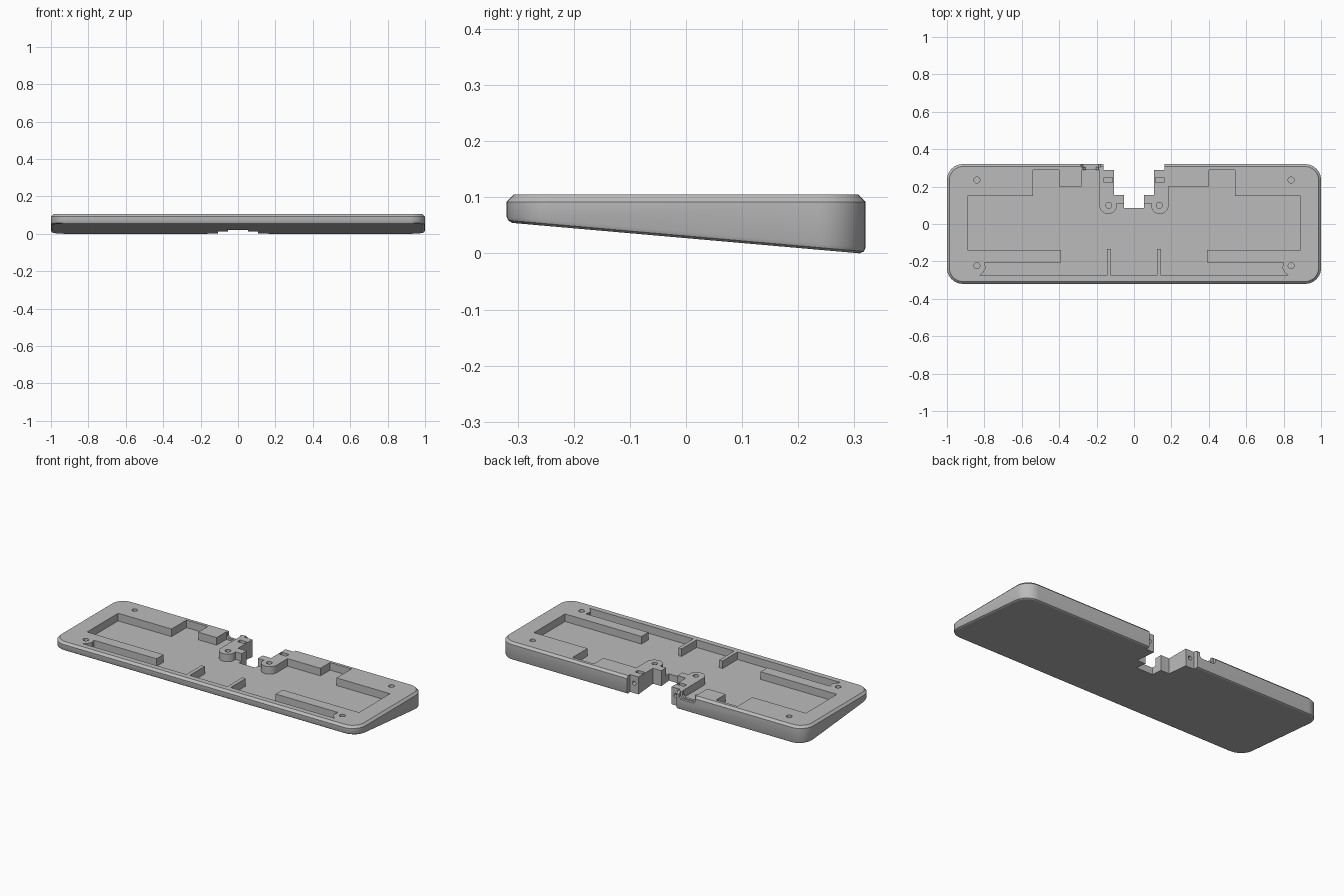
import bpy, bmesh, math
from mathutils import Matrix

cube = bpy.data.objects.get("Cube")
if cube:
    bpy.data.objects.remove(cube, do_unlink=True)

grey = bpy.data.materials.new("mid_grey")
grey.use_nodes = True
grey.diffuse_color = (0.5, 0.5, 0.5, 1)
grey.node_tree.nodes["Principled BSDF"].inputs["Base Color"].default_value = (0.5, 0.5, 0.5, 1)

TOP, FLOOR, ABOVE = 0.105, 0.06, 0.2


def add_loops(name, loops):
    """Skin a stack of matching loops into a closed solid."""
    bm = bmesh.new()
    rings = [[bm.verts.new(p) for p in loop] for loop in loops]
    for a, b in zip(rings, rings[1:]):
        for i in range(len(a)):
            j = (i + 1) % len(a)
            bm.faces.new((a[i], a[j], b[j], b[i]))
    bm.faces.new(rings[0][::-1])
    bm.faces.new(rings[-1])
    bmesh.ops.recalc_face_normals(bm, faces=bm.faces)
    mesh = bpy.data.meshes.new(name)
    bm.to_mesh(mesh)
    bm.free()
    obj = bpy.data.objects.new(name, mesh)
    obj.data.materials.append(grey)
    bpy.context.collection.objects.link(obj)
    return obj


def prism(name, pts, lo, hi, along_y=False):
    obj = add_loops(name, [[(x, y, z) for x, y in pts] for z in (lo, hi)])
    if along_y:  # profile is (x, z) and the depth runs towards the back
        obj.data.transform(Matrix.Rotation(math.pi / 2, 4, 'X'))
    return obj


def rect(x0, x1, y0, y1):
    return [(x0, y0), (x1, y0), (x1, y1), (x0, y1)]


def circle(cx, cy, r, n=20):
    return [(cx + r * math.cos(k * math.tau / n), cy + r * math.sin(k * math.tau / n)) for k in range(n)]


def mirrored(half):
    return half + [(-x, y) for x, y in reversed(half)]


def outline(inset, radius=0.085, steps=10):
    pts = []
    for k, (sx, sy) in enumerate([(1, 1), (-1, 1), (-1, -1), (1, -1)]):
        for s in range(steps + 1):
            a = (k + s / steps) * math.pi / 2
            pts.append((sx * (1 - radius) + (radius - inset) * math.cos(a),
                        sy * (0.32 - radius) + (radius - inset) * math.sin(a)))
    return pts


def underside(y):
    return 0.0273 - 0.0875 * y


# Wedge body: level top, sloping underside, eased edges
levels = [(0.01, lambda y: underside(y)),
          (0.003, lambda y: underside(y) + 0.004),
          (0, lambda y: underside(y) + 0.011),
          (0, lambda y: 0.092),
          (0.013, lambda y: TOP)]
tray = add_loops("wedge_tray", [[(x, y, z(y)) for x, y in outline(i)] for i, z in levels])

# Main pocket outline, leaving ribs, support bars and screw bosses standing
front_half = [(0.123, -0.275), (0.123, -0.135), (0.145, -0.135), (0.145, -0.275),
              (0.825, -0.275), (0.805, -0.258), (0.793, -0.235), (0.80, -0.205),
              (0.39, -0.205), (0.39, -0.14), (0.89, -0.14), (0.89, 0.15),
              (0.54, 0.15), (0.54, 0.29), (0.40, 0.29), (0.40, 0.20)]
boss_arc = [(0.138 + 0.047 * math.cos(-a * math.pi / 10), 0.10 + 0.047 * math.sin(-a * math.pi / 10))
            for a in range(10)]
boss_half = [(0.185, 0.20)] + boss_arc + [(0.093, 0.11), (0.04, 0.11)]
port_bay = [(-0.185, 0.29), (-0.28, 0.29), (-0.28, 0.20)]
left = [(-x, y) for x, y in reversed(front_half)]
pocket = front_half + mirrored(boss_half)[:-1] + port_bay + left

# Stepped notch through the back edge
notch = mirrored([(0.053, 0.085), (0.053, 0.155), (0.108, 0.155),
                  (0.108, 0.29), (0.163, 0.29), (0.163, 0.4)])

cutters = [prism("pocket_cutter", pocket, FLOOR, ABOVE),
           prism("notch_cutter", notch, -ABOVE, ABOVE)]

# Cable port: through slot with a wider outer recess
for x0, x1, z0, y0 in [(-0.272, -0.19, 0.07, 0.27), (-0.284, -0.178, 0.063, 0.306)]:
    c = 0.012
    profile = [(x0, ABOVE), (x0, z0 + c), (x0 + c, z0), (x1 - c, z0), (x1, z0 + c), (x1, ABOVE)]
    cutters.append(prism("port_cutter", profile, -0.4, -y0, True))

# Screw holes, nut slots and the horizontal bolt holes
for s in (-1, 1):
    for x, y in [(0.84, 0.235), (0.84, -0.223), (0.135, 0.10)]:
        cutters.append(prism("screw_cutter", circle(s * x, y, 0.016), 0.063, ABOVE))
    cx = s * 0.137
    cutters.append(prism("nut_cutter", rect(cx - 0.023, cx + 0.023, 0.222, 0.248), 0.04, ABOVE))
    cutters.append(prism("bolt_cutter", circle(cx, 0.06, 0.012), -0.4, -0.235, True))

for c in cutters:
    c.hide_render = True
    mod = tray.modifiers.new("cut", 'BOOLEAN')
    mod.operation = 'DIFFERENCE'
    mod.solver = 'EXACT'
    mod.object = c

# Bake the cuts and drop the helpers
deps = bpy.context.evaluated_depsgraph_get()
baked = bpy.data.meshes.new_from_object(tray.evaluated_get(deps))
tray.modifiers.clear()
tray.data = baked
for c in cutters:
    bpy.data.objects.remove(c, do_unlink=True)

bpy.ops.object.select_all(action='DESELECT')
tray.select_set(True)
bpy.context.view_layer.objects.active = tray
bpy.ops.object.shade_smooth_by_angle(angle=math.radians(25))
